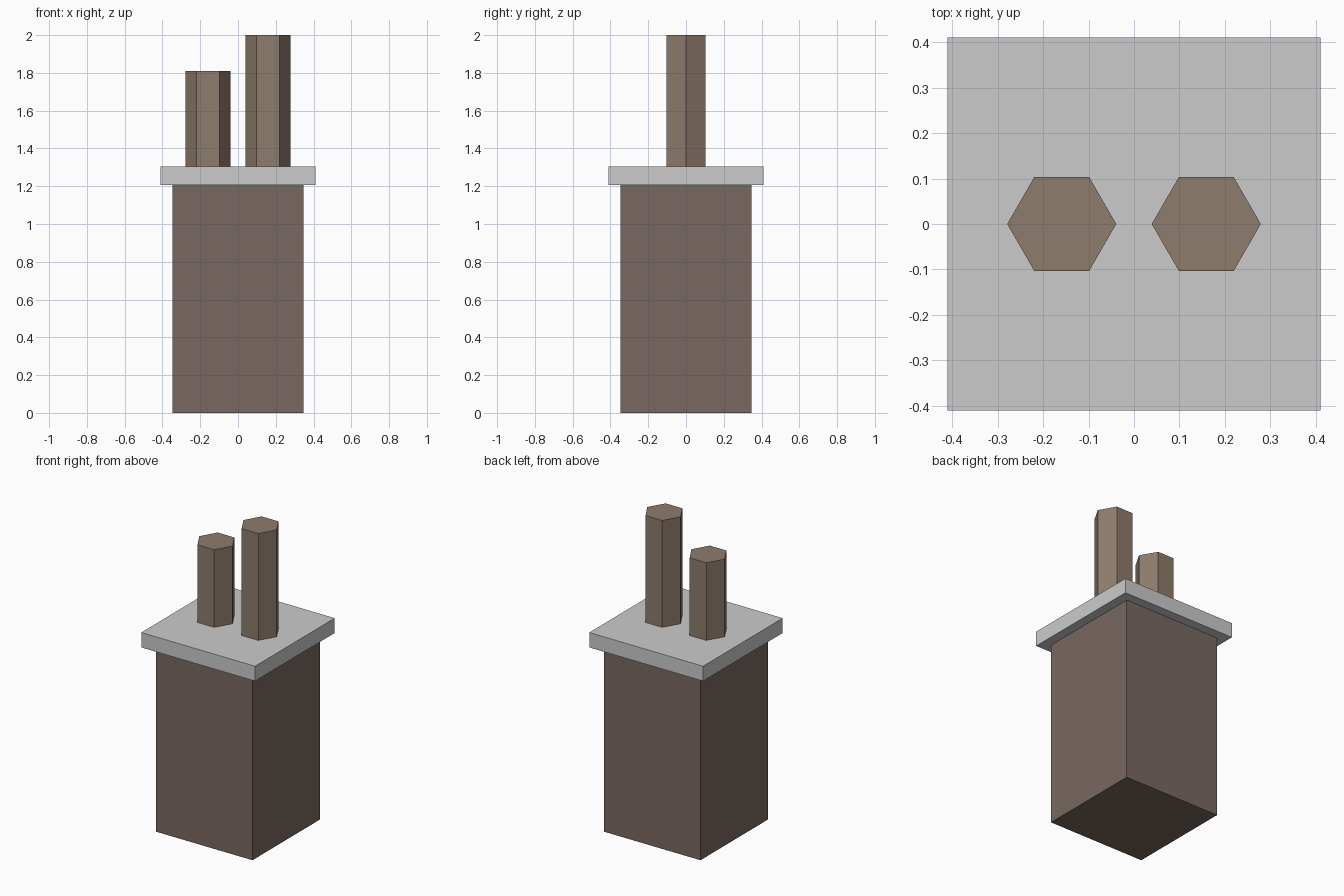
import bpy, math

if "Cube" in bpy.data.objects:
    bpy.data.objects.remove(bpy.data.objects["Cube"])


def material(name, rgb):
    mat = bpy.data.materials.new(name)
    mat.diffuse_color = (*rgb, 1)
    mat.use_nodes = True
    mat.node_tree.nodes["Principled BSDF"].inputs["Base Color"].default_value = mat.diffuse_color
    return mat


def prism(name, sides, radius, x, z0, z1, turn, mat=None):
    """Upright flat-sided prism between two heights."""
    bpy.ops.mesh.primitive_cylinder_add(
        vertices=sides, radius=radius, depth=z1 - z0,
        location=(x, 0, (z0 + z1) / 2), rotation=(0, 0, math.radians(turn)))
    obj = bpy.context.object
    obj.name = name
    bpy.ops.object.transform_apply(location=False, rotation=True, scale=True)
    if mat:
        obj.data.materials.append(mat)
    return obj


brick = material("brick", (0.19, 0.14, 0.12))
clay = material("clay", (0.27, 0.20, 0.15))

BASE_TOP, SLAB_TOP = 1.207, 1.304

# Square chimney stack and overhanging cap slab
prism("chimney_stack", 4, 0.348 * math.sqrt(2), 0, 0, BASE_TOP, 45, brick)
prism("cap_slab", 4, 0.41 * math.sqrt(2), 0, BASE_TOP, SLAB_TOP, 45)

# Hexagonal pots, corners pointing along x
for name, x, top in (("short_pot", -0.159, 1.81), ("tall_pot", 0.159, 2.0)):
    prism(name, 6, 0.12, x, SLAB_TOP, top, 90, clay)
